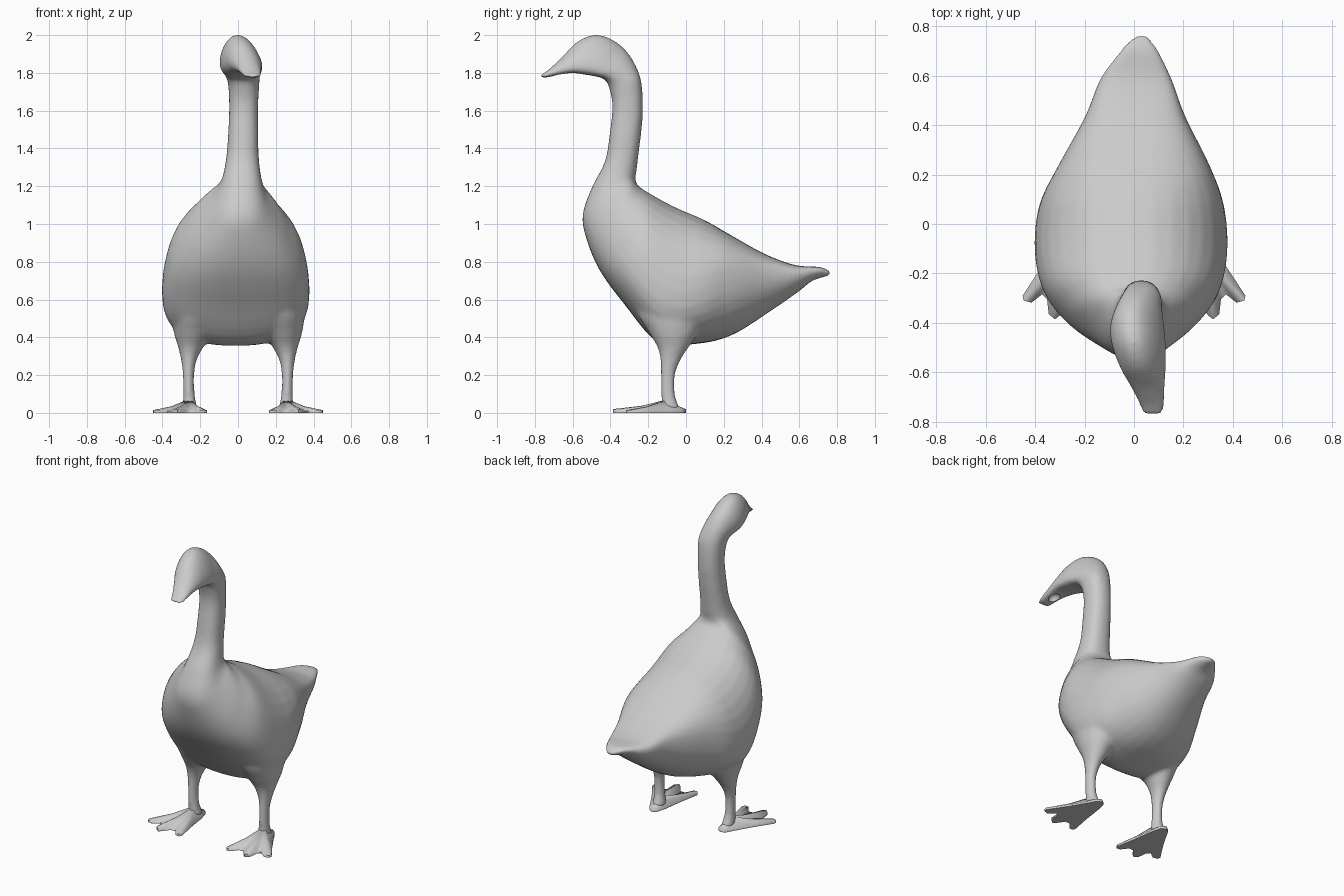
import bpy, bmesh, math
from mathutils import Vector

if "Cube" in bpy.data.objects:
    bpy.data.objects.remove(bpy.data.objects["Cube"])


def spline(rows, steps):
    """Catmull-Rom interpolation of rows of numbers."""
    out = []
    for i in range(len(rows) - 1):
        a, b = rows[max(i - 1, 0)], rows[i]
        c, d = rows[i + 1], rows[min(i + 2, len(rows) - 1)]
        for s in range(steps):
            t = s / steps
            out.append([0.5 * (2 * q + (r - p) * t + (2 * p - 5 * q + 4 * r - u) * t * t
                               + (3 * q - p - 3 * r + u) * t ** 3)
                        for p, q, r, u in zip(a, b, c, d)])
    return out + [list(rows[-1])]


def ramp(v, a, b):
    return min(max((v - a) / (b - a), 0), 1)


def skin(bm, rings):
    """Bridge rings of points into a closed tube."""
    loops = [[bm.verts.new(p) for p in ring] for ring in rings]
    n = len(loops[0])
    for a, b in zip(loops, loops[1:]):
        for i in range(n):
            bm.faces.new((a[i], a[(i + 1) % n], b[(i + 1) % n], b[i]))
    bm.faces.new(loops[0][::-1])
    bm.faces.new(loops[-1])


def finish(bm, name):
    bmesh.ops.recalc_face_normals(bm, faces=bm.faces)
    me = bpy.data.meshes.new(name)
    bm.to_mesh(me)
    bm.free()
    ob = bpy.data.objects.new(name, me)
    bpy.context.collection.objects.link(ob)
    return ob


def power(v, e):
    return math.copysign(abs(v) ** e, v)


# Tail to bill: back y, back z, belly y, belly z, half width, centre x
trunk = [
    (.77, .745, .757, .725, .022, .03), (.71, .772, .67, .70, .08, .022),
    (.58, .782, .60, .645, .145, .008), (.42, .84, .45, .54, .205, .005),
    (.24, .94, .24, .41, .305, 0), (.10, 1.02, .05, .365, .375, -.01),
    (-.06, 1.09, -.15, .375, .39, -.012), (-.18, 1.155, -.33, .58, .355, -.01),
    (-.25, 1.20, -.46, .76, .268, -.005), (-.267, 1.23, -.53, .93, .188, .005),
    (-.268, 1.25, -.547, 1.05, .138, .012), (-.262, 1.28, -.50, 1.19, .105, .02),
    (-.25, 1.38, -.43, 1.33, .086, .024), (-.235, 1.50, -.405, 1.47, .08, .028),
    (-.228, 1.62, -.39, 1.63, .077, .03), (-.24, 1.77, -.41, 1.73, .084, .03),
    (-.295, 1.89, -.43, 1.765, .1, .024), (-.37, 1.965, -.47, 1.78, .11, .022),
    (-.47, 2.003, -.53, 1.79, .105, .03), (-.57, 1.97, -.60, 1.80, .088, .046),
    (-.66, 1.88, -.665, 1.79, .067, .062), (-.73, 1.815, -.73, 1.777, .053, .074),
    (-.772, 1.787, -.767, 1.77, .042, .076)]

N = 32
rings = []
for ty, tz, by, bz, w, x in spline(trunk, 5):
    top, bottom = Vector((x, ty, tz)), Vector((x, by, bz))
    mid, half = (top + bottom) / 2, (top - bottom) / 2
    # Widest line: high at the tail, low on the belly and under the head
    head = ramp(mid.z, 1.75, 1.86) if mid.y > -.5 else ramp(mid.y, -.77, -.6)
    skew = .35 * ramp(mid.y, .1, .5) - .45 * head
    if mid.z < 1.1:
        skew -= .2 * ramp(-mid.y, -.2, 0) * ramp(-mid.z, -1.1, -.95)
    e = 2 / (2.3 - .3 * head)
    ring = []
    for i in range(N):
        a = math.tau * i / N
        u, v = power(math.cos(a), e), power(math.sin(a), e)
        ring.append(mid + half * (v + skew * (1 - v * v))
                    + Vector((u * w - .025 * head * (v + .3), 0, 0)))
    rings.append(ring)
bm = bmesh.new()
skin(bm, rings)

# Thighs and shanks: x, y, z, radius x, radius y
leg = [(.19, -.08, .72, .12, .18), (.217, -.07, .55, .135, .195),
       (.236, -.065, .43, .105, .135), (.25, -.068, .35, .068, .085),
       (.26, -.082, .28, .042, .054), (.262, -.095, .20, .031, .038),
       (.26, -.095, .10, .031, .038), (.257, -.088, .055, .036, .044),
       (.255, -.082, .015, .042, .055)]
for s in (-1, 1):
    skin(bm, [[(s * (x + rx * math.cos(math.tau * i / 20)),
                y + ry * math.sin(math.tau * i / 20), z) for i in range(20)]
              for x, y, z, rx, ry in spline(leg, 4)])
body = finish(bm, "body")

# Fuse trunk and legs into one smooth skin
m = body.modifiers.new("fuse", 'REMESH')
m.mode, m.voxel_size, m.use_smooth_shade = 'VOXEL', .011, True
m = body.modifiers.new("soften", 'SMOOTH')
m.factor, m.iterations = .5, 14

# Round hollow under the bill
bm = bmesh.new()
bmesh.ops.create_uvsphere(bm, u_segments=24, v_segments=12, radius=.034)
cutter = finish(bm, "bill_hollow_cutter")
cutter.location = (.065, -.67, 1.785)
cutter.scale = (1, 1.2, 1)
cutter.hide_render = True
cutter.hide_set(True)
m = body.modifiers.new("bill_hollow", 'BOOLEAN')
m.operation, m.object = 'DIFFERENCE', cutter

# Webbed feet: outline x, y, rim height
outline = [(.255, -.001, .02), (.285, -.02, .018), (.325, -.09, .013), (.372, -.17, .012),
           (.451, -.29, .014), (.447, -.31, .014), (.415, -.318, .014), (.372, -.285, .01),
           (.352, -.305, .01), (.345, -.365, .018), (.32, -.386, .02), (.30, -.37, .018),
           (.268, -.325, .01), (.235, -.325, .01), (.20, -.37, .015), (.175, -.372, .015),
           (.165, -.355, .014), (.19, -.22, .012), (.208, -.09, .013), (.225, -.02, .018)]
apex = Vector((.255, -.085, .075))
for s, side in ((-1, "left"), (1, "right")):
    bm = bmesh.new()
    flip = lambda p: (s * p[0], p[1], p[2])
    low = [bm.verts.new(flip((x, y, 0))) for x, y, z in outline]
    rim = [bm.verts.new(flip(p)) for p in outline]
    inner = [bm.verts.new(flip(Vector(p).lerp(apex, .5) - Vector((0, 0, .01)))) for p in outline]
    tip = bm.verts.new(flip(apex))
    bm.faces.new(low)
    for i in range(len(outline)):
        j = (i + 1) % len(outline)
        bm.faces.new((low[i], low[j], rim[j], rim[i]))
        bm.faces.new((rim[i], rim[j], inner[j], inner[i]))
        bm.faces.new((inner[i], inner[j], tip))
    foot = finish(bm, side + "_foot")
    bpy.ops.object.select_all(action='DESELECT')
    foot.select_set(True)
    bpy.context.view_layer.objects.active = foot
    bpy.ops.object.shade_smooth_by_angle(angle=math.radians(75))
